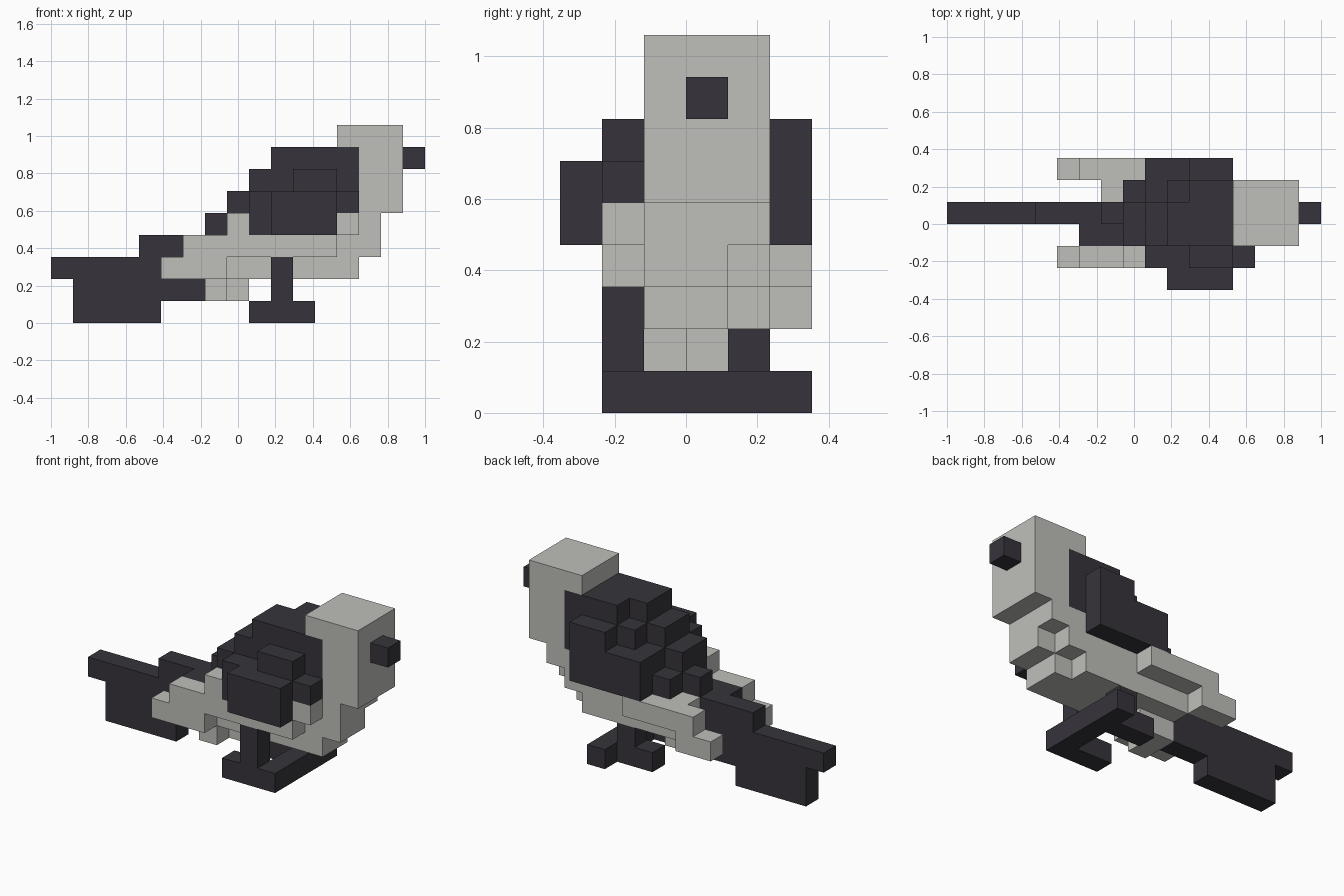
import bpy
import bmesh
from mathutils import Vector

cube = bpy.data.objects.get("Cube")
if cube:
    bpy.data.objects.remove(cube, do_unlink=True)

U = 2 / 17                            # edge of one block
ORIGIN = Vector((-1, -3 * U, 0))      # corner of block (0, 0, 0)
CENTRE = (2, 5)                       # width of the head and body, in blocks
blocks = {}                           # block -> name of the part that owns it


def make_material(name, rgb):
    mat = bpy.data.materials.new(name)
    mat.use_nodes = True
    color = (*rgb, 1)
    mat.diffuse_color = color
    bsdf = mat.node_tree.nodes["Principled BSDF"]
    bsdf.inputs["Base Color"].default_value = color
    bsdf.inputs["Roughness"].default_value = 0.9
    return mat


def fill(part, *spans):
    """Fill a box of blocks; each span is one index or (start, stop)."""
    xs, ys, zs = (range(*s) if isinstance(s, tuple) else (s,) for s in spans)
    for x in xs:
        for y in ys:
            for z in zs:
                blocks[x, y, z] = part


def build_part(name, mat):
    """Outer skin of the part's blocks, with flat areas merged."""
    cells = {c for c, owner in blocks.items() if owner == name}
    bm = bmesh.new()
    verts = {}

    def vert(p):
        key = tuple(p)
        if key not in verts:
            verts[key] = bm.verts.new(ORIGIN + Vector(key) * U)
        return verts[key]

    for cell in cells:
        for axis in range(3):
            for side in (0, 1):
                beside = list(cell)
                beside[axis] += 2 * side - 1
                if tuple(beside) in cells:
                    continue
                corners = []
                for i, j in ((0, 0), (1, 0), (1, 1), (0, 1)):
                    p = list(cell)
                    p[axis] += side
                    p[(axis + 1) % 3] += i
                    p[(axis + 2) % 3] += j
                    corners.append(vert(p))
                bm.faces.new(corners if side else corners[::-1])
    bmesh.ops.dissolve_limit(bm, angle_limit=0.01, verts=bm.verts[:], edges=bm.edges[:])
    mesh = bpy.data.meshes.new(name)
    bm.to_mesh(mesh)
    bm.free()
    mesh.materials.append(mat)
    bpy.context.collection.objects.link(bpy.data.objects.new(name, mesh))


# Feet, joined by a bar across the toes, and legs
for part, y in (("right_leg", 1), ("left_leg", 4)):
    fill("feet", (9, 12), y, 0)
    fill(part, 10, y, (1, 3))
fill("feet", 11, (1, 6), 0)

# Head and beak
fill("head", (13, 16), CENTRE, (5, 9))
fill("beak", 16, 3, 7)

# Body: each layer reaches further forward, the left side one block less
for z in range(2, 5):
    for y in range(*CENTRE):
        fill("body", (7 + z // 4, min(15, 12 + z - y // 4)), y, z)

# Underside of the rump
for y in (2, 3):
    fill("body", (7, 6 + y), y, 1)

# Flanks: a short lower layer and a longer upper one
for part, y, low_end, high_end in (("right_flank", 1, 8, 13), ("left_flank", 5, 7, 10)):
    fill(part, (5, low_end), y, 2)
    fill(part, (6, high_end), y, 3)
for x in (8, 13):
    fill("right_flank", x, 1, 4)

# Back: a staircase rising one block per step, one step later on the left
for x in range(8, 14):
    for y in range(*CENTRE):
        fill("back", x, y, (min(x - 4, 5), min(8, x - 2 - y // 4)))
fill("back", (6, 8), 2, 3)
fill("back", 7, 3, (3, 5))

# Wings: two layers on both sides, with an outer pad and a tip on the right
for part, y in (("right_wing", 1), ("left_wing", 5)):
    fill(part, (9, 13), y, (4, 6))
    fill(part, (11, 13), y, 6)
fill("right_wing", (10, 13), 0, (4, 6))
fill("right_wing", 13, 1, 5)

# Tail: a thin upright fan
fill("tail", (0, 7), 3, 2)
fill("tail", (1, 5), 3, (0, 2))
fill("tail", (5, 7), 3, 1)
fill("tail", (4, 7), 3, 3)

pale_grey = make_material("pale_grey", (0.52, 0.527, 0.495))
charcoal = make_material("charcoal", (0.037, 0.034, 0.044))
pale_parts = ("head", "body", "right_flank", "left_flank")

for name in dict.fromkeys(blocks.values()):
    build_part(name, pale_grey if name in pale_parts else charcoal)
